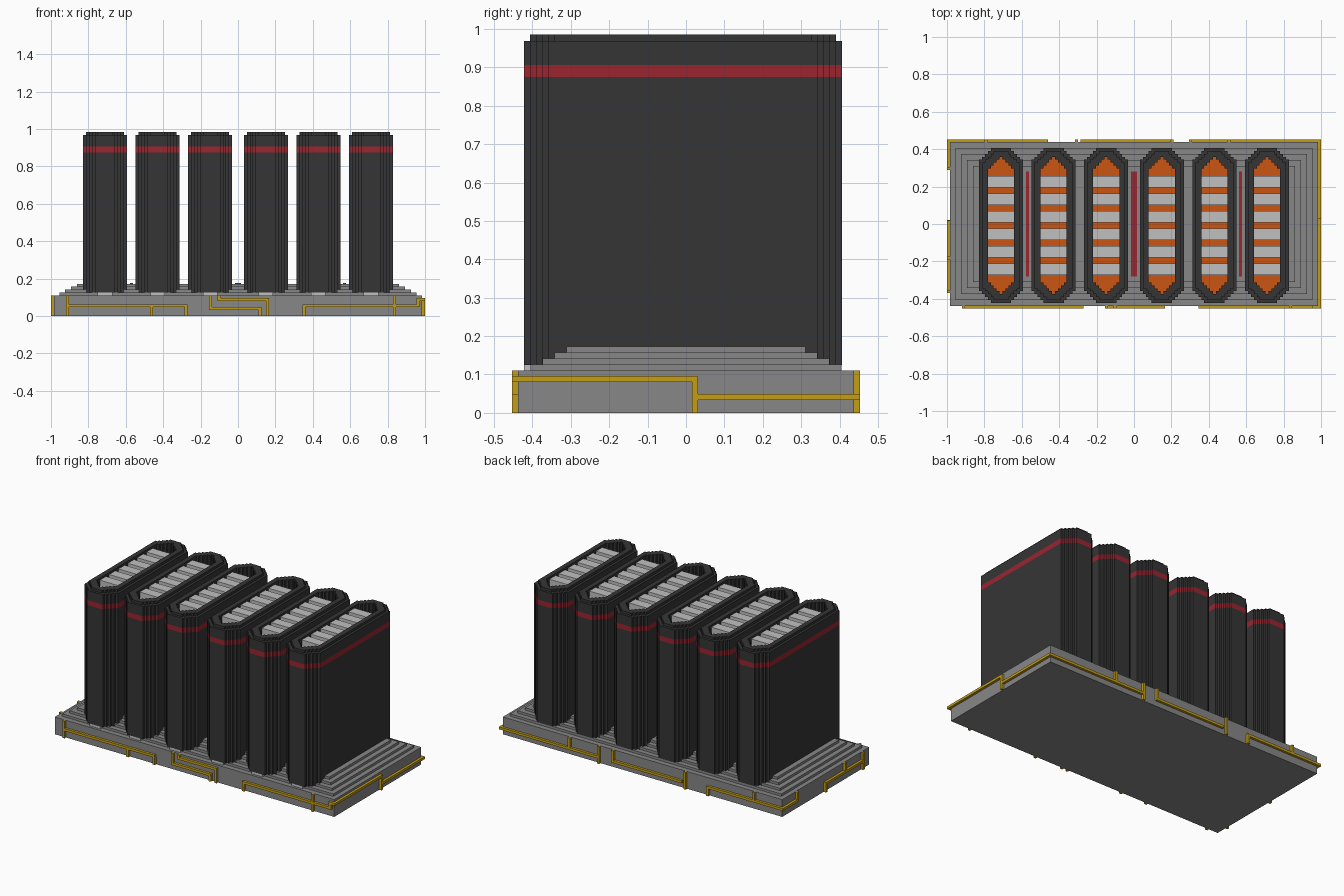
import bpy
import bmesh

cube = bpy.data.objects.get("Cube")
if cube:
    bpy.data.objects.remove(cube, do_unlink=True)

V = 1 / 64          # one block unit
CY = -V / 2         # modules sit half a block toward the front


def material(name, rgb):
    m = bpy.data.materials.new(name)
    m.use_nodes = True
    m.diffuse_color = (*rgb, 1)
    m.node_tree.nodes["Principled BSDF"].inputs["Base Color"].default_value = (*rgb, 1)
    return m


GREY = material("base grey", (0.25, 0.245, 0.25))
DARK = material("charcoal", (0.036, 0.036, 0.037))
RED = material("deep red", (0.33, 0.018, 0.03))
GOLD = material("gold", (0.55, 0.34, 0.008))
ORANGE = material("orange", (0.6, 0.09, 0.006))
LIGHT = material("light grey", (0.53, 0.53, 0.53))


def finish(name, bm, mat):
    bmesh.ops.recalc_face_normals(bm, faces=bm.faces)
    mesh = bpy.data.meshes.new(name)
    bm.to_mesh(mesh)
    bm.free()
    mesh.materials.append(mat)
    ob = bpy.data.objects.new(name, mesh)
    bpy.context.collection.objects.link(ob)
    return ob


def boxes(name, mat, specs):
    """One object from boxes given as (x0, x1, y0, y1, z0, z1)."""
    bm = bmesh.new()
    for x0, x1, y0, y1, z0, z1 in specs:
        for v in bmesh.ops.create_cube(bm, size=1)["verts"]:
            v.co = ((x0 + x1) / 2 + v.co.x * (x1 - x0),
                    (y0 + y1) / 2 + v.co.y * (y1 - y0),
                    (z0 + z1) / 2 + v.co.z * (z1 - z0))
    return finish(name, bm, mat)


def outline(cx, hw, hl, steps):
    """Long plan outline whose corners are cut into block steps."""
    q = [(hw, hl - steps * V)]
    for i in range(steps):
        x, y = q[-1]
        q += [(x - V, y), (x - V, y + V)]
    loop = q + [(-x, y) for x, y in reversed(q)]
    loop += [(-x, -y) for x, y in loop]
    return [(cx + x, CY + y) for x, y in loop]


def solid(name, mat, loop, z0, z1):
    bm = bmesh.new()
    f = bm.faces.new([bm.verts.new((x, y, z0)) for x, y in loop])
    ret = bmesh.ops.extrude_face_region(bm, geom=[f])
    for g in ret["geom"]:
        if isinstance(g, bmesh.types.BMVert):
            g.co.z = z1
    return finish(name, bm, mat)


def tube(name, mat, outer, inner, z0, z1):
    """Wall between two outlines with equal point counts."""
    bm = bmesh.new()
    rings = [[bm.verts.new((x, y, z)) for x, y in loop]
             for loop, z in ((outer, z0), (outer, z1), (inner, z1), (inner, z0))]
    n = len(outer)
    for a, b in zip(rings, rings[1:] + rings[:1]):
        for i in range(n):
            j = (i + 1) % n
            bm.faces.new((a[i], a[j], b[j], b[i]))
    return finish(name, bm, mat)


# Stepped base
boxes("base_slab", GREY, [(-0.984, 0.984, -0.4375, 0.4375, 0, 0.11)])
for i in range(4):
    hx, hy = 0.955 - i * 2 * V, 0.405 - i * 2 * V
    z = 0.11 + i * V
    boxes(f"base_step_{i + 1}", GREY, [(-hx, hx, -hy, hy, z, z + V)])
STEP_TOP = 0.11 + 4 * V

# Red strips lying between the modules
boxes("glow_strips", RED, [(x - w, x + w, -0.28, 0.28, STEP_TOP - 0.002, STEP_TOP + 0.004)
                           for x, w in ((-0.57, V / 2), (0, V), (0.57, V / 2))])

# Six upright modules
HW, HL = 7.5 * V, 26.5 * V
for n, cx in enumerate((-0.711, -0.43, -0.149, 0.149, 0.43, 0.711), 1):
    outer = outline(cx, HW, HL, 4)
    inner = outline(cx, 4.5 * V, 23.5 * V, 4)
    solid(f"module_{n}_body", DARK, outer, 0.125, 0.875)
    tube(f"module_{n}_band", RED, outer, inner, 0.875, 0.906)
    tube(f"module_{n}_collar", DARK, outer, inner, 0.906, 0.969)
    tube(f"module_{n}_rim", DARK, outline(cx, HW - V, HL - V, 4), inner, 0.969, 0.985)
    solid(f"module_{n}_core", ORANGE, inner, 0.87, 0.906)
    # Light slats across the opening
    boxes(f"module_{n}_slats", LIGHT,
          [(cx - 4.5 * V, cx + 4.5 * V, CY + (k * 6 - 2) * V, CY + (k * 6 + 2) * V, 0.9, 0.972)
           for k in (-2.5, -1.5, -0.5, 0.5, 1.5, 2.5)])
    # Small foot under each module
    boxes(f"module_{n}_foot", LIGHT,
          [(cx - 2.5 * V, cx + 2.5 * V, CY - 26.5 * V, CY + 25.5 * V, 0.11, 0.125)])

# Gold traces: (a0, a1, z0, z1) along each side wall
T = V
L, M, H = 0.033, 0.047, 0.08     # heights of the horizontal runs


def run(a, b, z):
    return (a, b, z, z + T)


def post(a, z0, z1):
    return (a, a + T, z0, z1)


front = [run(-0.92, -0.27, M), post(-0.92, 0, 0.11), post(-0.47, 0, M), post(-0.285, 0, M),
         run(-0.155, 0.125, L), post(-0.155, L, 0.11), post(0.11, 0, L),
         run(-0.11, 0.165, H), post(-0.11, H, 0.11), post(0.15, 0, H),
         run(0.345, 0.97, M), post(0.345, 0, M), post(0.83, 0, 0.11),
         post(0.955, M, H + T), run(0.955, 1.0, H)]
back = [run(0.295, 1.0, L), post(0.5, L, 0.11), post(0.295, 0, 0.11),
        run(-0.285, 0.21, L), post(0.195, L, 0.11), post(-0.315, 0, 0.11),
        run(-1.0, -0.46, M), post(-0.475, 0, M + T), post(-0.80, M, 0.11)]
right = [run(-0.453, 0.03, H), post(0.015, 0, H), run(0.03, 0.453, L)]
left = [run(0.29, 0.453, M), post(0.29, M, 0.11),
        run(-0.37, 0.02, M), post(0.005, 0, M), post(-0.19, M, 0.11), post(-0.37, 0, 0.11)]

boxes("front_traces", GOLD, [(a, b, -0.453, -0.437, c, d) for a, b, c, d in front])
boxes("back_traces", GOLD, [(a, b, 0.437, 0.453, c, d) for a, b, c, d in back])
boxes("right_side_traces", GOLD, [(0.983, 1.0, a, b, c, d) for a, b, c, d in right])
boxes("left_side_traces", GOLD, [(-1.0, -0.983, a, b, c, d) for a, b, c, d in left])
